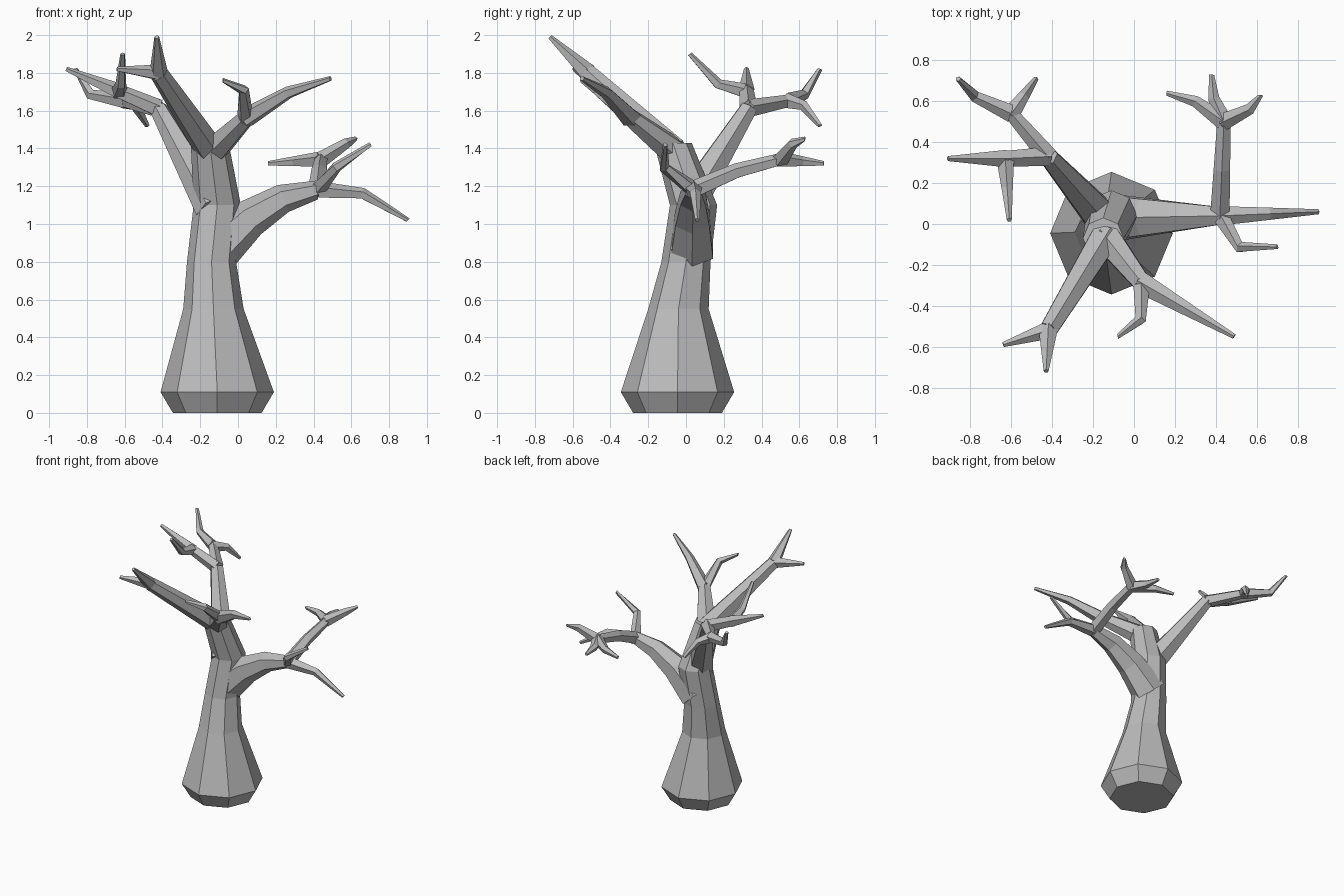
import bpy
import bmesh
from math import cos, sin, tau
from mathutils import Vector

cube = bpy.data.objects.get("Cube")
if cube:
    bpy.data.objects.remove(cube)

grey = (.5, .5, .5, 1)
bark = bpy.data.materials.new("grey bark")
bark.use_nodes = True
bark.diffuse_color = grey
bark.node_tree.nodes["Principled BSDF"].inputs["Base Color"].default_value = grey

# Directions as the tree itself sees them
LEFT, BACK, UP = Vector((1, 0, 0)), Vector((0, 1, 0)), Vector((0, 0, 1))
STRAIGHT = Vector()


def ring(centre, radius, across, along, sides):
    """Regular polygon of points in the plane of two directions."""
    angles = [tau * step / sides for step in range(sides)]
    return [centre + radius * (across * cos(a) + along * sin(a)) for a in angles]


def loft(name, rings):
    """Join equal-sized rings into a closed, flat-shaded tube."""
    bm = bmesh.new()
    loops = [[bm.verts.new(point) for point in points] for points in rings]
    for lower, upper in zip(loops, loops[1:]):
        for i in range(len(lower)):
            bm.faces.new((lower[i - 1], lower[i], upper[i], upper[i - 1]))
    bm.faces.new(loops[0])
    bm.faces.new(loops[-1])
    bmesh.ops.recalc_face_normals(bm, faces=bm.faces)
    mesh = bpy.data.meshes.new(name)
    bm.to_mesh(mesh)
    bm.free()
    mesh.materials.append(bark)
    bpy.context.collection.objects.link(bpy.data.objects.new(name, mesh))


def limb(name, start, end, bend=STRAIGHT, thick=.045, thin=.013, sections=2, sides=5):
    """Tapered tube whose middle is pushed aside by the bend vector."""
    start, end = Vector(start), Vector(end)
    rings = []
    for section in range(sections + 1):
        t = section / sections
        centre = start.lerp(end, t) + bend * 4 * t * (1 - t)
        heading = (end - start + bend * 4 * (1 - 2 * t)).normalized()
        across = (UP - heading * UP.dot(heading)).normalized()
        radius = thick + (thin - thick) * t
        rings.append(ring(centre, radius, across, heading.cross(across), sides))
    loft(name, rings)


def bough(name, start, end, bend=STRAIGHT, thick=.08, thin=.05):
    """Heavier limb that ends at a fork."""
    limb(name, start, end, bend, thick, thin, sections=3, sides=6)


# Trunk: flared foot, narrow waist and leaning crown (x, y, height, radius)
stations = [(-.11, -.045, 0, .235), (-.11, -.045, .11, .3), (-.13, -.04, .55, .16),
            (-.14, 0, .8, .13), (-.11, .04, 1.1, .125), (-.15, -.07, 1.43, .1)]
loft("trunk", [ring(Vector((x, y, z)), radius, LEFT, BACK, sides=8)
               for x, y, z, radius in stations])

# Points where the boughs and branches divide
crown = (-.14, -.06, 1.38)
left_fork = (.42, .04, 1.18)
left_back_fork = (.44, .5, 1.34)
rear_fork = (-.42, .33, 1.61)
rear_right_fork = (-.63, .32, 1.7)
rear_back_fork = (-.6, .54, 1.65)
front_right_fork = (-.42, -.52, 1.8)
front_left_fork = (.04, -.29, 1.56)

# Low left bough with three offshoots
bough("left_bough", (-.12, .03, .86), left_fork, bend=UP * .07, thick=.13)
limb("left_outer_twig", left_fork, (.9, .06, 1.02), bend=UP * .06, thick=.05)
limb("left_front_twig", left_fork, (.7, -.11, 1.42), bend=BACK * -.08 - LEFT * .04)
limb("left_back_branch", left_fork, left_back_fork, bend=UP * .02, thick=.05, thin=.035)
limb("left_back_inner_twig", left_back_fork, (.16, .64, 1.32), bend=BACK * .03)
limb("left_back_middle_twig", left_back_fork, (.38, .73, 1.32), bend=LEFT * -.02)
limb("left_back_outer_twig", left_back_fork, (.62, .63, 1.45), bend=LEFT * .04 + UP * .03)

# Rear bough dividing into two branches with twigs
bough("rear_bough", (-.13, 0, 1.08), rear_fork, thick=.1)
limb("rear_right_branch", rear_fork, rear_right_fork, thick=.05, thin=.04)
limb("rear_right_outer_twig", rear_right_fork, (-.91, .32, 1.82))
limb("rear_right_front_twig", rear_right_fork, (-.61, .02, 1.9), bend=UP * -.06)
limb("rear_back_branch", rear_fork, rear_back_fork, thick=.05, thin=.035)
limb("rear_back_outer_twig", rear_back_fork, (-.86, .71, 1.82), bend=(UP + LEFT) * -.05)
limb("rear_back_inner_twig", rear_back_fork, (-.48, .71, 1.52), bend=UP * .04)

# High front boughs with their twigs
bough("front_right_bough", crown, front_right_fork)
limb("front_right_high_twig", front_right_fork, (-.43, -.72, 1.99), thick=.05)
limb("front_right_side_twig", front_right_fork, (-.64, -.59, 1.82))
bough("front_left_bough", crown, front_left_fork)
limb("front_left_outer_twig", front_left_fork, (.49, -.55, 1.77), bend=UP * .03, thick=.055)
limb("front_left_inner_twig", front_left_fork, (-.08, -.55, 1.76), bend=(LEFT + UP - BACK) * .05)
